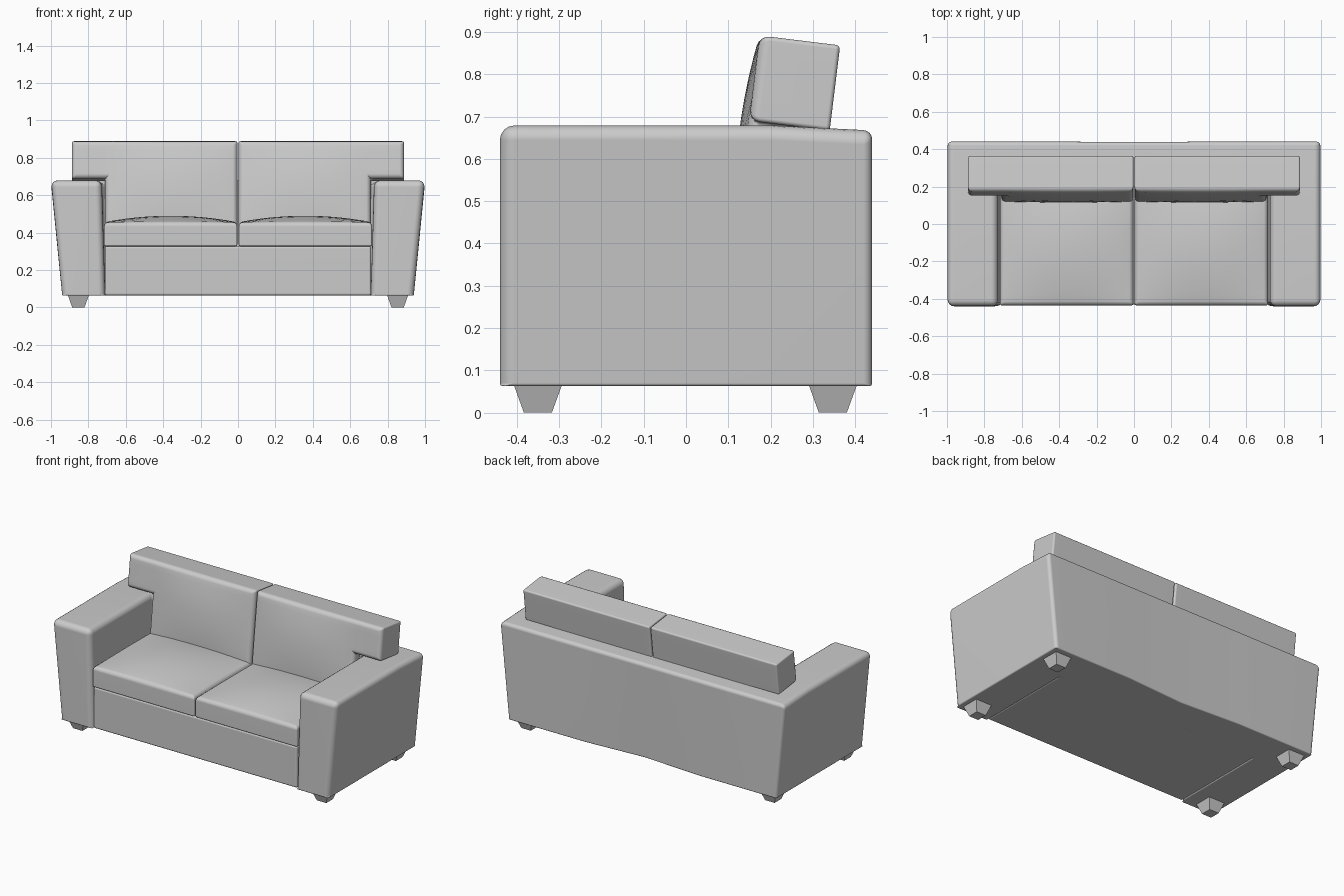
import bpy
import bmesh
from math import radians
from mathutils import Matrix

if "Cube" in bpy.data.objects:
    bpy.data.objects.remove(bpy.data.objects["Cube"])

fabric = bpy.data.materials.new("grey_fabric")
fabric.use_nodes = True
GREY = (0.6, 0.6, 0.6, 1)
fabric.diffuse_color = GREY
fabric.node_tree.nodes["Principled BSDF"].inputs["Base Color"].default_value = GREY


def finish(name, bm, bevel=0.0, weight=None):
    """Turn a bmesh into a softly bevelled, smooth-shaded object."""
    bmesh.ops.recalc_face_normals(bm, faces=bm.faces)
    bm.normal_update()
    if weight:
        layer = bm.edges.layers.float.new("bevel_weight_edge")
        for e in bm.edges:
            e[layer] = weight(e)
    mesh = bpy.data.meshes.new(name)
    bm.to_mesh(mesh)
    bm.free()
    mesh.materials.append(fabric)
    obj = bpy.data.objects.new(name, mesh)
    bpy.context.collection.objects.link(obj)
    if bevel:
        bpy.ops.object.select_all(action="DESELECT")
        obj.select_set(True)
        bpy.context.view_layer.objects.active = obj
        mod = obj.modifiers.new("Bevel", "BEVEL")
        mod.width, mod.segments = bevel, 4
        mod.limit_method = "WEIGHT" if weight else "ANGLE"
        bpy.ops.object.convert(target="MESH")
        bpy.ops.object.shade_smooth_by_angle(angle=radians(35))
        obj.modifiers.new("Normals", "WEIGHTED_NORMAL").keep_sharp = True


def box(name, x, y, z, bevel=0.0, taper=1.0):
    """Box from (min, max) ranges; taper shrinks the bottom."""
    bm = bmesh.new()
    bmesh.ops.create_cube(bm, size=1)
    for v in bm.verts:
        t = taper if v.co.z < 0 else 1
        v.co.x = sum(x) / 2 + v.co.x * t * (x[1] - x[0])
        v.co.y = sum(y) / 2 + v.co.y * t * (y[1] - y[0])
        v.co.z = sum(z) / 2 + v.co.z * (z[1] - z[0])
    finish(name, bm, bevel)


def spread(a, b, n):
    return [a + (b - a) * i / n for i in range(n + 1)]


def pad(name, xs, ys, depth, crown, side, matrix, bevel, core, keep=lambda x, y: True):
    """Cushion: crowned grid facing local +z, extruded back to a flat base."""
    bm = bmesh.new()

    def height(x, y):
        u = min(1, abs(2 * x / core - 1))
        v = 2 * (y - ys[0]) / (ys[-1] - ys[0]) - 1
        return crown * (1 - u * u) * (1 - v * v)

    grid = [[bm.verts.new((x, y, height(x, y))) for y in ys] for x in xs]
    for i in range(len(xs) - 1):
        for j in range(len(ys) - 1):
            if keep((xs[i] + xs[i + 1]) / 2, (ys[j] + ys[j + 1]) / 2):
                bm.faces.new((grid[i][j], grid[i + 1][j], grid[i + 1][j + 1], grid[i][j + 1]))
    bmesh.ops.delete(bm, geom=[v for v in bm.verts if not v.link_faces], context="VERTS")
    front = set(bm.verts)
    ext = bmesh.ops.extrude_face_region(bm, geom=list(bm.faces), use_keep_orig=True)
    for v in ext["geom"]:
        if isinstance(v, bmesh.types.BMVert):
            v.co.z = -depth
    for v in bm.verts:
        v.co = matrix @ v.co
        v.co.x *= side

    def rim_weight(e):
        if e.calc_face_angle(0) < 0.8:
            return 0
        return 1 if all(v in front for v in e.verts) else 0.4

    finish(name, bm, bevel, rim_weight)


# Arms and back shell: one U-shaped body, flared towards the top
X, Y, IN, INY = 1.0, 0.44, 0.728, 0.2
half = [(IN, INY), (IN, -Y), (X, -Y), (X, INY), (X, Y), (0.4, Y), (0, Y)]
outline = half + [(-x, y) for x, y in reversed(half[:-1])]
shell = bmesh.new()
low, high = [], []
for x, y in outline:
    foot = 0.94 if abs(x) == X else 0.71 if abs(x) == IN else abs(x)
    sag = 0.025 if x == 0 else 0
    low.append(shell.verts.new((foot if x > 0 else -foot, y - sag, 0.063)))
    high.append(shell.verts.new((x, y, 0.667 if y == Y else 0.679)))
n = len(outline)
for i in range(n):
    j = (i + 1) % n
    shell.faces.new((low[i], low[j], high[j], high[i]))
for ring in (low, high):
    shell.faces.new(ring[:4])
    shell.faces.new(ring[-4:])
    shell.faces.new([ring[0]] + ring[3:-3] + [ring[-1]])


def shell_weight(e):
    if e.calc_face_angle(0) < 0.6:
        return 0
    a, b = (v.co for v in e.verts)
    if max(a.z, b.z) < 0.1:
        return 0.2
    return 0.6 if min(a.y, b.y) > 0.3 else 1


finish("arms_and_back", shell, 0.035, shell_weight)

# Base under the seat
box("seat_base", (-0.712, 0.712), (-0.43, 0.3), (0.064, 0.327), 0.012)

# Cushions and feet, mirrored left and right
tilt = Matrix.Translation((0, 0.149, 0.69)) @ Matrix.Rotation(radians(83), 4, "X")
seat = Matrix.Translation((0, 0, 0.455))
back_xs = spread(0.003, 0.71, 10) + [0.8, 0.888]
back_ys = spread(-0.27, 0, 4) + spread(0, 0.203, 4)[1:]
for side, label in ((1, "left"), (-1, "right")):
    pad(label + "_seat_cushion", spread(0.004, 0.716, 12), spread(-0.435, 0.2, 10),
        0.128, 0.035, side, seat, 0.022, 0.72)
    pad(label + "_back_cushion", back_xs, back_ys,
        0.192, 0.02, side, tilt, 0.025, 0.71, lambda x, y: x < 0.71 or y > 0)
    for end, y in (("front", -0.35), ("back", 0.347)):
        x = sorted((side * 0.797, side * 0.91))
        box(f"{label}_{end}_foot", x, (y - 0.057, y + 0.057), (0, 0.066), taper=0.58)
